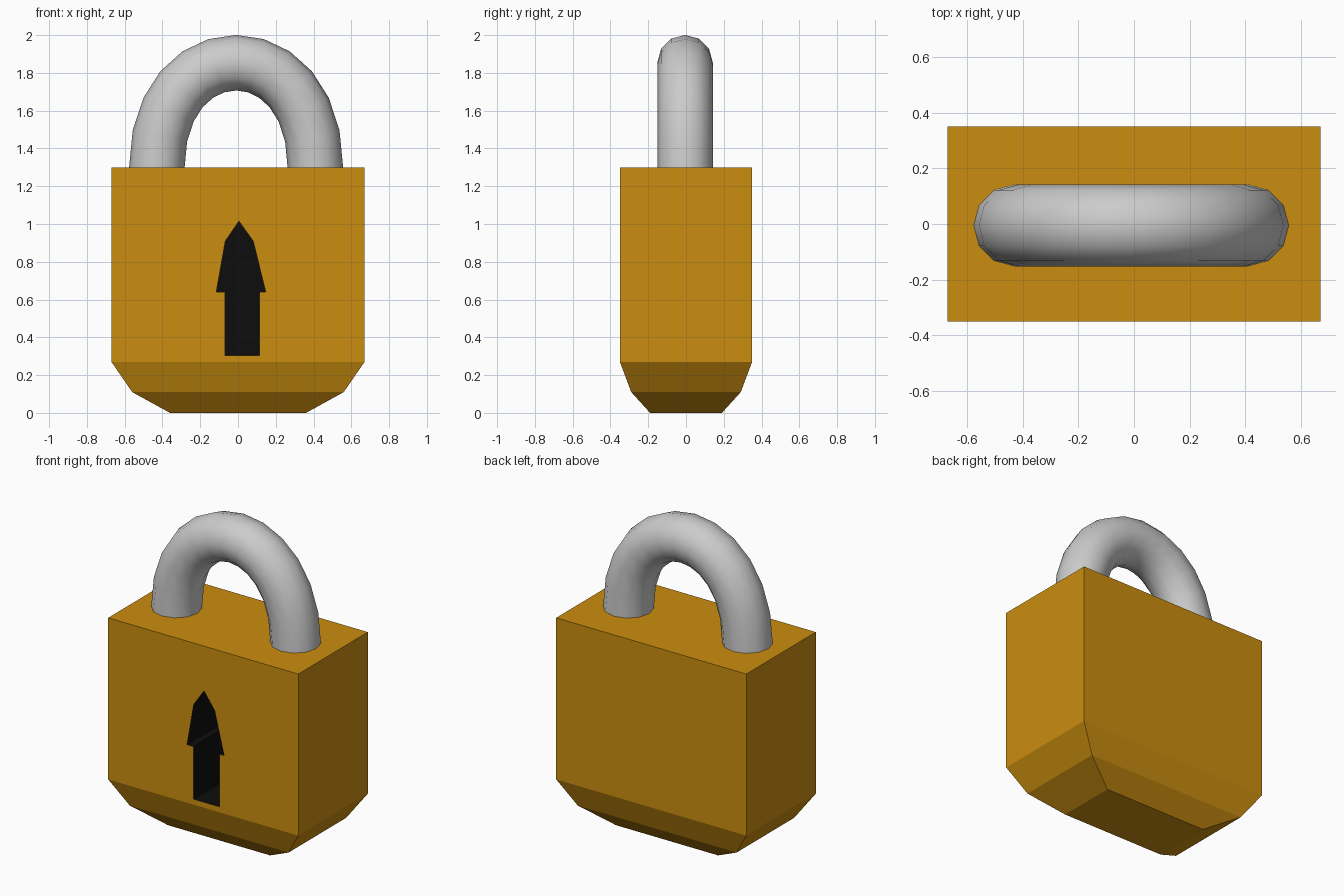
import bpy, bmesh

if "Cube" in bpy.data.objects:
    bpy.data.objects.remove(bpy.data.objects["Cube"])


def material(name, color):
    m = bpy.data.materials.new(name)
    m.diffuse_color = (*color, 1)
    m.use_nodes = True
    m.node_tree.nodes["Principled BSDF"].inputs["Base Color"].default_value = m.diffuse_color
    return m


brass = material("brass", (0.6, 0.27, 0.005))
black = material("black", (0.004, 0.004, 0.004))


def loft(name, rings, mat_index):
    """Closed solid skinned through rings of equal point count."""
    bm = bmesh.new()
    loops = [[bm.verts.new(p) for p in ring] for ring in rings]
    n = len(loops[0])
    for a, b in zip(loops, loops[1:]):
        for i in range(n):
            j = (i + 1) % n
            bm.faces.new((a[i], a[j], b[j], b[i]))
    bm.faces.new(loops[0][::-1])
    bm.faces.new(loops[-1])
    bmesh.ops.recalc_face_normals(bm, faces=bm.faces)
    for f in bm.faces:
        f.material_index = mat_index
    mesh = bpy.data.meshes.new(name)
    bm.to_mesh(mesh)
    bm.free()
    mesh.materials.append(brass)
    mesh.materials.append(black)
    obj = bpy.data.objects.new(name, mesh)
    bpy.context.collection.objects.link(obj)
    return obj


# Body: box with a two-step tapered base
levels = [(0.36, 0.19, 0), (0.56, 0.29, 0.11), (0.67, 0.35, 0.27), (0.67, 0.35, 1.3)]
body = loft("body", [[(-x, -y, z), (x, -y, z), (x, y, z), (-x, y, z)]
                     for x, y, z in levels], 0)

# Keyhole: deep arrow-shaped pocket in the front
outline = [(-0.07, 0.305), (0.115, 0.305), (0.115, 0.64), (0.147, 0.64), (0.08, 0.91),
           (0.005, 1.015), (-0.067, 0.91), (-0.115, 0.64), (-0.07, 0.64)]
cutter = loft("keyhole_cutter", [[(x, y, z) for x, z in outline] for y in (-0.5, 0.0)], 1)
cutter.hide_render = True
cut = body.modifiers.new("keyhole", 'BOOLEAN')
cut.operation = 'DIFFERENCE'
cut.solver = 'EXACT'
cut.object = cutter
bpy.context.view_layer.objects.active = body
body.select_set(True)
bpy.ops.object.modifier_apply(modifier=cut.name)
bpy.data.objects.remove(cutter)

# Shackle: twelve-sided round bar along a single bezier arch
curve = bpy.data.curves.new("shackle", 'CURVE')
curve.dimensions = '3D'
curve.resolution_u = 12
curve.bevel_depth = 0.147
curve.bevel_resolution = 4
curve.use_fill_caps = True
spline = curve.splines.new('BEZIER')
spline.bezier_points.add(1)
for point, x in zip(spline.bezier_points, (-0.43, 0.41)):
    point.handle_left_type = point.handle_right_type = 'FREE'
    point.co = (x, -0.005, 1.295)
    point.handle_left = point.handle_right = (x, -0.005, 2.04)
shackle = bpy.data.objects.new("shackle", curve)
bpy.context.collection.objects.link(shackle)
